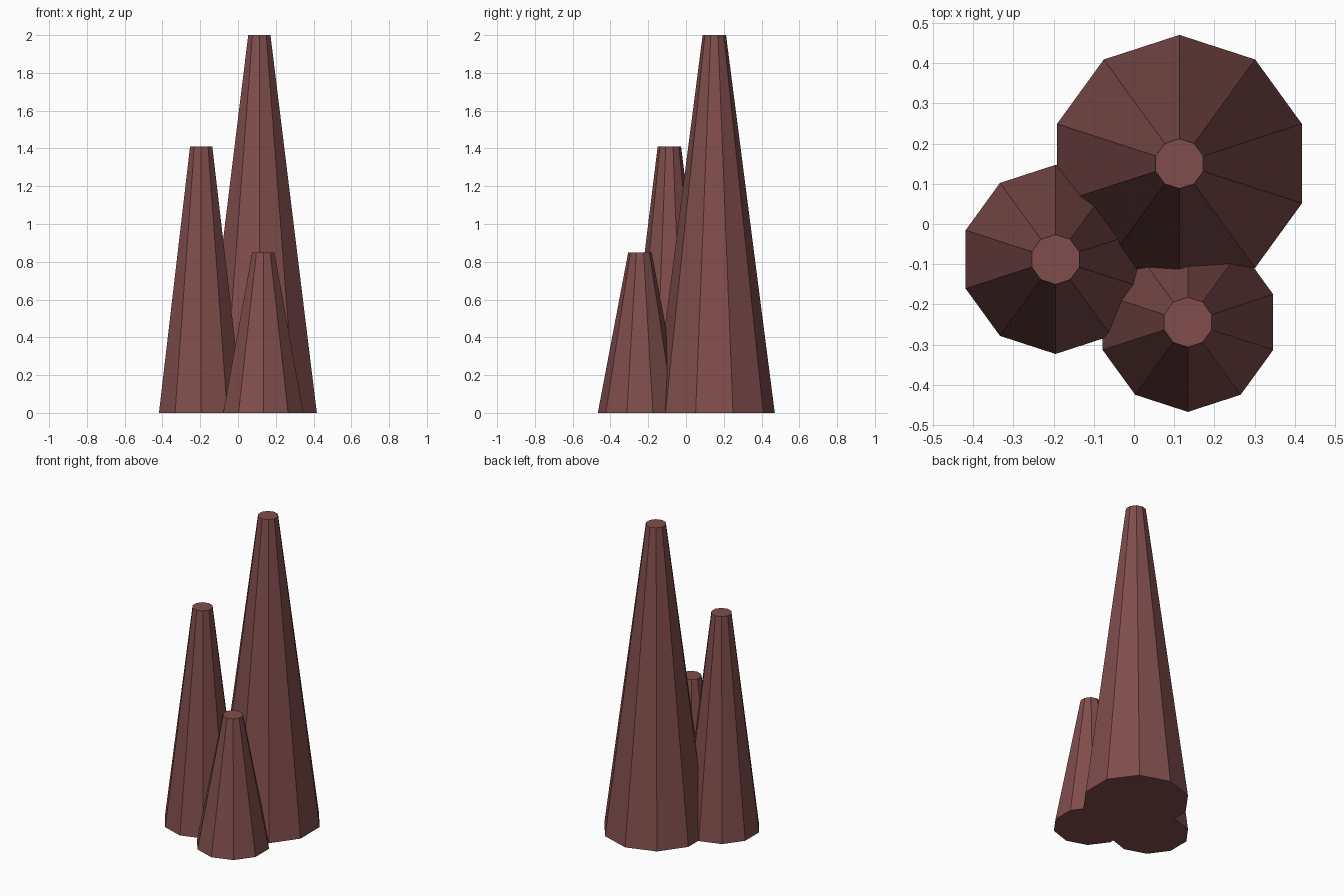
import bpy, bmesh, math

if "Cube" in bpy.data.objects:
    bpy.data.objects.remove(bpy.data.objects["Cube"])

SIDES = 10
TOP_RADIUS = 0.062

stone = bpy.data.materials.new("reddish_brown_stone")
stone.diffuse_color = (0.216, 0.076, 0.072, 1.0)
stone.use_nodes = True
stone.node_tree.nodes["Principled BSDF"].inputs["Base Color"].default_value = stone.diffuse_color


def spire(name, x, y, radius, height):
    """Flat-shaded tapered column with a corner pointing along +y."""
    bm = bmesh.new()
    rings = []
    for r, z in ((radius, 0.0), (TOP_RADIUS, height)):
        angles = [math.pi / 2 + math.tau * i / SIDES for i in range(SIDES)]
        rings.append([bm.verts.new((r * math.cos(a), r * math.sin(a), z)) for a in angles])
    low, high = rings
    bm.faces.new(low[::-1])
    bm.faces.new(high)
    for i in range(SIDES):
        j = (i + 1) % SIDES
        bm.faces.new((low[i], low[j], high[j], high[i]))
    mesh = bpy.data.meshes.new(name)
    bm.to_mesh(mesh)
    bm.free()
    mesh.materials.append(stone)
    obj = bpy.data.objects.new(name, mesh)
    obj.location = (x, y, 0)
    bpy.context.collection.objects.link(obj)
    return obj


# Three overlapping spires
spire("tall_spire", 0.113, 0.15, 0.32, 2.0)
spire("middle_spire", -0.195, -0.088, 0.235, 1.41)
spire("short_spire", 0.134, -0.244, 0.223, 0.85)
